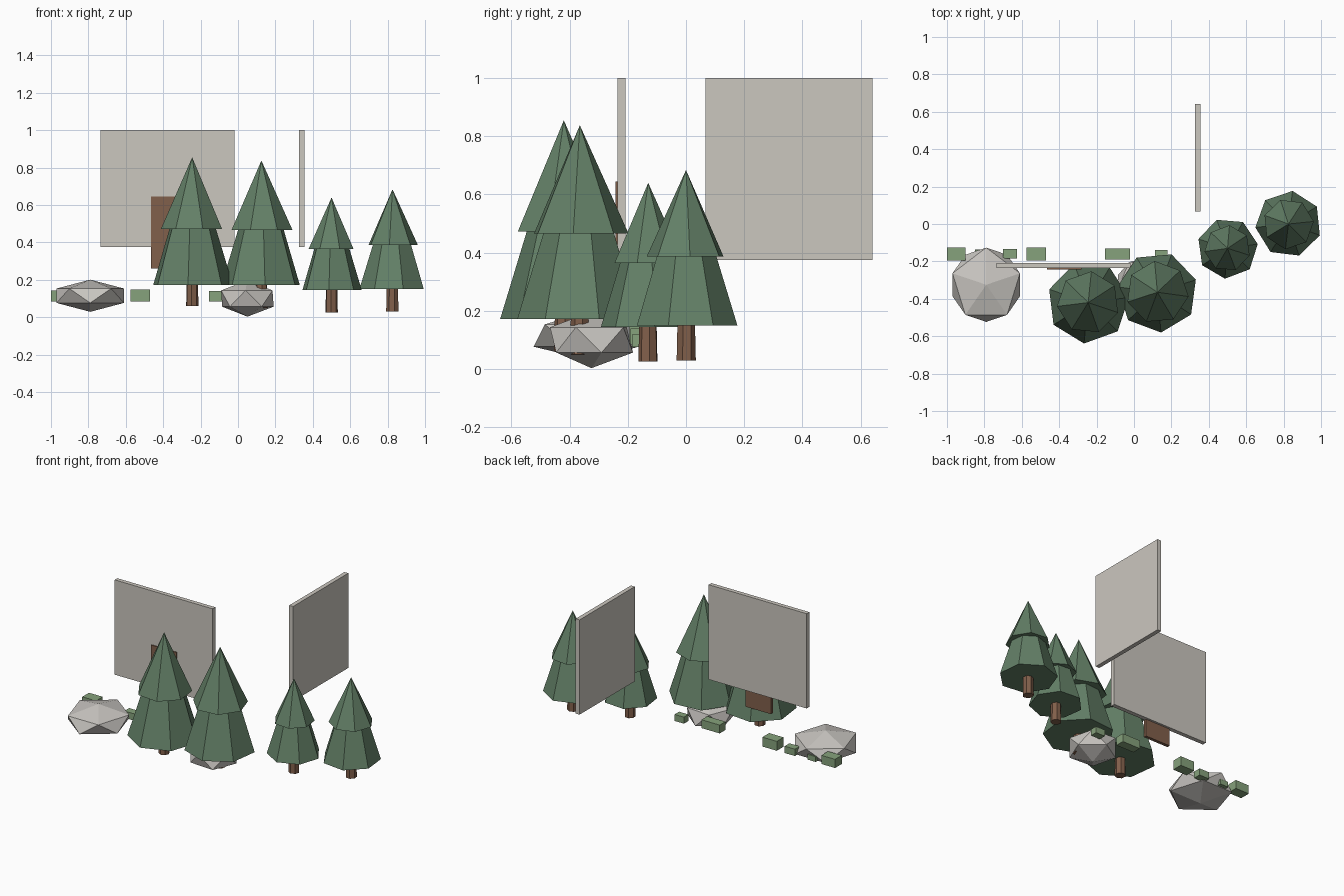
import bpy, bmesh, math
from mathutils import Matrix, Vector

if "Cube" in bpy.data.objects:
    bpy.data.objects.remove(bpy.data.objects["Cube"])


def material(name, rgb):
    m = bpy.data.materials.new(name)
    m.diffuse_color = (*rgb, 1)
    m.use_nodes = True
    m.node_tree.nodes["Principled BSDF"].inputs["Base Color"].default_value = m.diffuse_color
    return m


WALL = material("plaster", (0.60, 0.57, 0.52))
LEAF = material("pine_green", (0.125, 0.215, 0.135))
GRASS = material("grass_green", (0.24, 0.36, 0.20))
WOOD = material("brown_wood", (0.22, 0.115, 0.07))
STONE = material("grey_stone", (0.58, 0.56, 0.53))


def finish(name, bm, mat):
    bmesh.ops.recalc_face_normals(bm, faces=bm.faces)
    mesh = bpy.data.meshes.new(name)
    bm.to_mesh(mesh)
    bm.free()
    mesh.materials.append(mat)
    ob = bpy.data.objects.new(name, mesh)
    bpy.context.collection.objects.link(ob)
    return ob


def box(name, x0, x1, y0, y1, z0, z1, mat):
    bm = bmesh.new()
    size = Matrix.Diagonal((x1 - x0, y1 - y0, z1 - z0, 1))
    mid = Matrix.Translation(((x0 + x1) / 2, (y0 + y1) / 2, (z0 + z1) / 2))
    bmesh.ops.create_cube(bm, size=1, matrix=mid @ size)
    return finish(name, bm, mat)


def cone(name, x, y, z0, z1, r0, r1, sides, turn, mat):
    bm = bmesh.new()
    ring0, ring1 = [], []
    for i in range(sides):
        a = math.radians(turn) + math.tau * i / sides
        c, s = math.cos(a), math.sin(a)
        ring0.append(bm.verts.new((x + r0 * c, y + r0 * s, z0)))
        if r1:
            ring1.append(bm.verts.new((x + r1 * c, y + r1 * s, z1)))
    bm.faces.new(ring0)
    tip = None if r1 else bm.verts.new((x, y, z1))
    if r1:
        bm.faces.new(ring1)
    for i in range(sides):
        j = (i + 1) % sides
        top = [ring1[j], ring1[i]] if r1 else [tip]
        bm.faces.new([ring0[i], ring0[j]] + top)
    return finish(name, bm, mat)


def rock(name, centre, radii, turn):
    bm = bmesh.new()
    bmesh.ops.create_icosphere(bm, subdivisions=1, radius=1)
    m = (Matrix.Translation(Vector(centre)) @ Matrix.Diagonal((*radii, 1))
         @ Matrix.Rotation(math.radians(turn), 4, 'Z'))
    bmesh.ops.transform(bm, matrix=m, verts=bm.verts)
    return finish(name, bm, STONE)


# Pine trees: x, y, trunk bottom, skirt bottom, crown bottom, tip, skirt radius, crown radius, turn
trees = [
    (-0.245, -0.42, 0.06, 0.172, 0.473, 0.855, 0.22, 0.168, 7),
    (0.125, -0.365, 0.05, 0.172, 0.466, 0.838, 0.216, 0.168, 18),
    (0.50, -0.13, 0.025, 0.145, 0.364, 0.64, 0.163, 0.124, 8),
    (0.826, 0.0, 0.03, 0.15, 0.387, 0.684, 0.178, 0.136, 83),
]
for i, (x, y, zt, zs, zc, tip, rs, rc, turn) in enumerate(trees, 1):
    cone(f"tree_trunk_{i}", x, y, zt, zs + 0.05, 0.034, 0.03, 7, turn, WOOD)
    cone(f"tree_skirt_{i}", x, y, zs, zc + 0.03, rs, rs * 0.54, 7, turn, LEAF)
    cone(f"tree_crown_{i}", x, y, zc, tip, rc, 0, 7, turn + 25.7, LEAF)

# Rocks
rock("large_rock", (-0.79, -0.325, 0.115), (0.212, 0.222, 0.086), 18)
rock("small_rock", (0.05, -0.325, 0.10), (0.162, 0.16, 0.097), 50)

# Wall panels and door
box("front_wall", -0.735, -0.02, -0.236, -0.208, 0.375, 1.0, WALL)
box("side_wall", 0.327, 0.355, 0.067, 0.642, 0.375, 1.0, WALL)
box("door", -0.465, -0.28, -0.243, -0.222, 0.26, 0.645, WOOD)

# Grass tufts
tufts = [
    (-1.0, -0.90, -0.125, -0.195, 0.085, 0.142),
    (-0.85, -0.79, -0.137, -0.18, 0.08, 0.115),
    (-0.70, -0.625, -0.135, -0.185, 0.08, 0.125),
    (-0.575, -0.47, -0.125, -0.195, 0.085, 0.147),
    (-0.155, -0.022, -0.13, -0.19, 0.085, 0.14),
    (0.112, 0.18, -0.138, -0.185, 0.075, 0.118),
]
for i, (x0, x1, y1, y0, z0, z1) in enumerate(tufts, 1):
    box(f"grass_tuft_{i}", x0, x1, y0, y1, z0, z1, GRASS)
